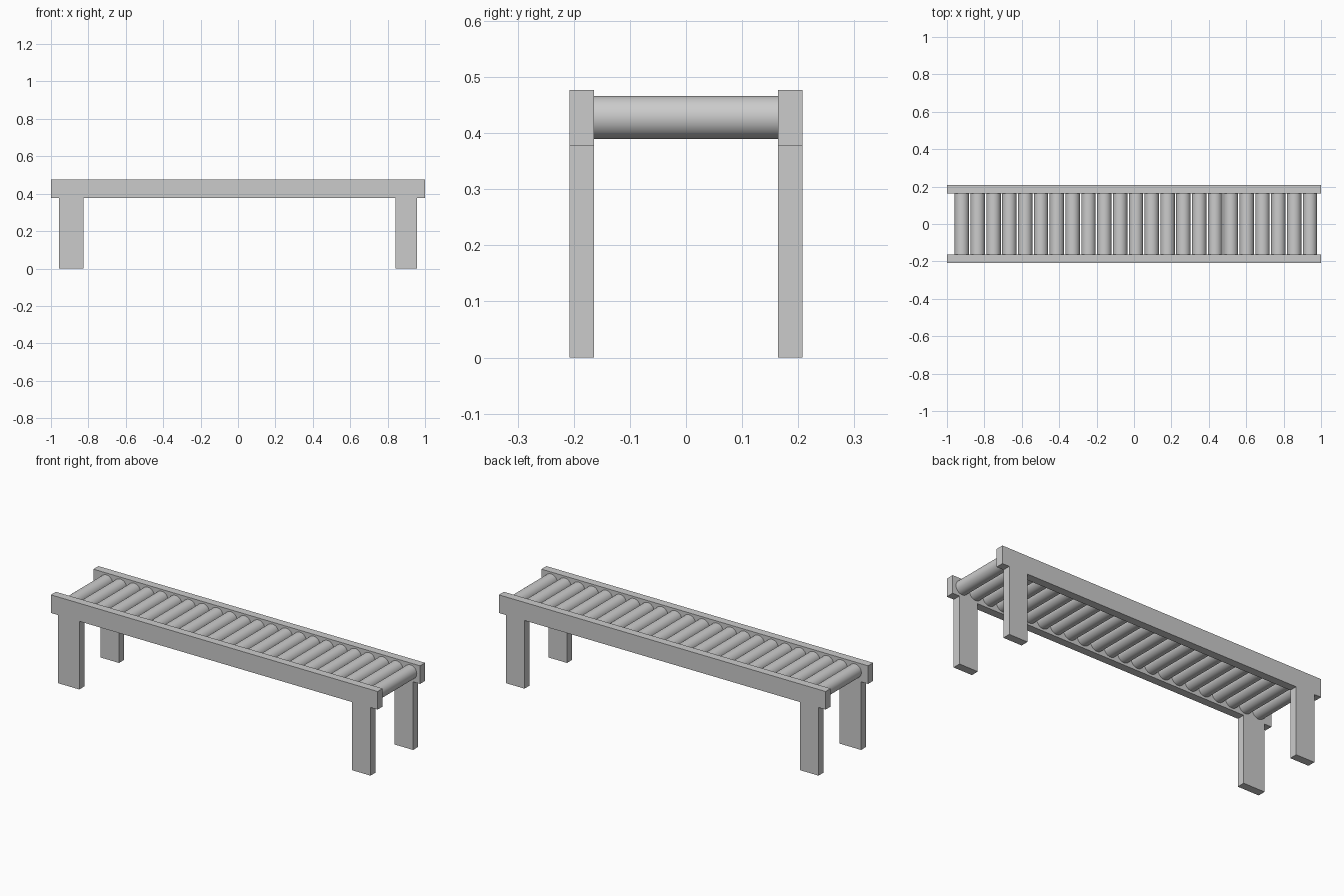
import bpy
import math

cube = bpy.data.objects.get("Cube")
if cube:
    bpy.data.objects.remove(cube, do_unlink=True)

GREY = (0.6, 0.6, 0.6, 1.0)
metal = bpy.data.materials.new("plain_grey")
metal.use_nodes = True
metal.diffuse_color = GREY
metal.node_tree.nodes["Principled BSDF"].inputs["Base Color"].default_value = GREY

INNER, OUTER = 0.164, 0.208
RAIL_BOTTOM, RAIL_TOP = 0.377, 0.477


def box(name, low, high):
    """Axis-aligned box between two corners."""
    centre = [(a + b) / 2 for a, b in zip(low, high)]
    bpy.ops.mesh.primitive_cube_add(size=1, location=centre)
    obj = bpy.context.object
    obj.name = name
    obj.scale = [b - a for a, b in zip(low, high)]
    bpy.ops.object.transform_apply(location=False, rotation=False, scale=True)
    obj.data.materials.append(metal)
    return obj


# Side rails and their legs
for side, y0, y1 in (("front", -OUTER, -INNER), ("back", INNER, OUTER)):
    box(side + "_rail", (-1, y0, RAIL_BOTTOM), (1, y1, RAIL_TOP))
    # The front right leg is a little wider than the rest
    inner_edge = -0.826 if side == "front" else -0.843
    box(side + "_right_leg", (-0.957, y0, 0), (inner_edge, y1, RAIL_BOTTOM))
    box(side + "_left_leg", (0.843, y0, 0), (0.957, y1, RAIL_BOTTOM))

# Row of rollers spanning the rails
COUNT, FIRST, LAST = 23, -0.92, 0.941
for i in range(COUNT):
    x = FIRST + (LAST - FIRST) * i / (COUNT - 1)
    bpy.ops.mesh.primitive_cylinder_add(
        vertices=48, radius=0.0385, depth=2 * INNER,
        location=(x, 0, 0.428), rotation=(math.pi / 2, 0, 0))
    roller = bpy.context.object
    roller.name = f"roller_{i + 1}"
    roller.data.materials.append(metal)
    bpy.ops.object.shade_smooth_by_angle(angle=math.radians(40))
